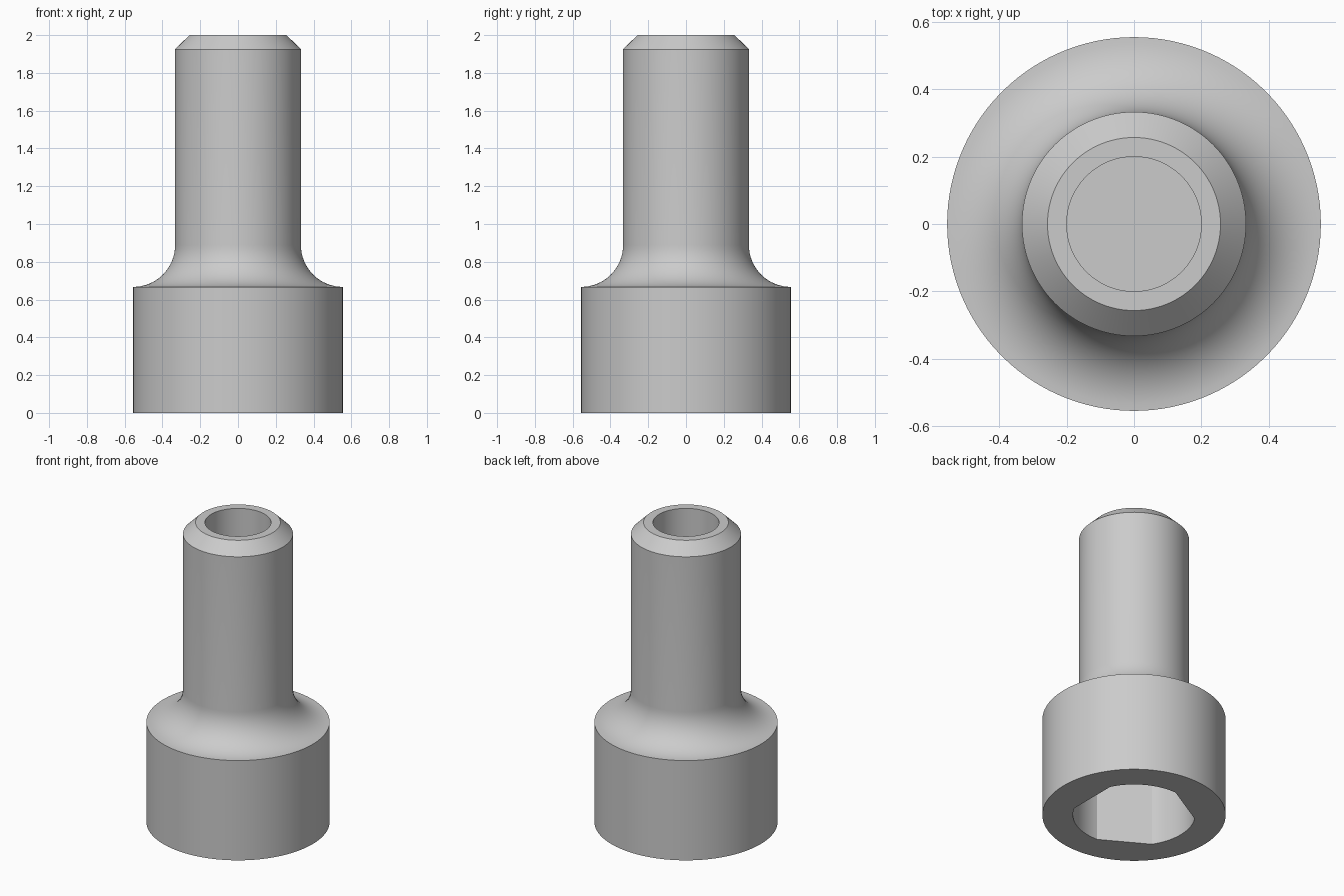
import bpy
import bmesh
from math import cos, sin, radians, pi

cube = bpy.data.objects.get("Cube")
if cube:
    bpy.data.objects.remove(cube)

SEGMENTS = 120
HEAD_R, HEAD_H = 0.555, 0.667
SHANK_R, FILLET = 0.333, 0.222
SOCKET_R, SOCKET_DEPTH = 0.37, 0.5
BORE_R, BORE_DEPTH = 0.2, 0.4
FLAT_HALF_ANGLE = radians(27)

steel = bpy.data.materials.new("steel grey")
steel.use_nodes = True
colour = (0.6, 0.6, 0.6, 1)
steel.diffuse_color = colour
steel.node_tree.nodes["Principled BSDF"].inputs["Base Color"].default_value = colour


def round_section(radius):
    return lambda a: radius


def socket_section(a):
    """Circle with three flats, spaced evenly."""
    third = 2 * pi / 3
    off = (a + third / 2) % third - third / 2
    return min(SOCKET_R, SOCKET_R * cos(FLAT_HALF_ANGLE) / cos(off))


# Sections from the socket floor, over the outside, to the bore floor
sections = [
    (socket_section, SOCKET_DEPTH),
    (socket_section, 0),
    (round_section(HEAD_R), 0),
]
# Concave fillet from the head rim to the shank
STEPS = 16
for i in range(STEPS + 1):
    t = pi / 2 * i / STEPS
    sections.append((round_section(HEAD_R - FILLET * sin(t)),
                     HEAD_H + FILLET * (1 - cos(t))))
# Shank, chamfered tip and bore
for radius, z in ((SHANK_R, 1.925), (0.257, 2), (BORE_R, 2), (BORE_R, 2 - BORE_DEPTH)):
    sections.append((round_section(radius), z))

bm = bmesh.new()
rings = []
for section, z in sections:
    ring = []
    for k in range(SEGMENTS):
        a = 2 * pi * k / SEGMENTS
        r = section(a)
        ring.append(bm.verts.new((r * cos(a), r * sin(a), z)))
    rings.append(ring)
for low, high in zip(rings, rings[1:]):
    for k in range(SEGMENTS):
        n = (k + 1) % SEGMENTS
        bm.faces.new((low[k], low[n], high[n], high[k]))
# Floors of the socket and the bore
bm.faces.new(rings[0][::-1])
bm.faces.new(rings[-1])
bmesh.ops.recalc_face_normals(bm, faces=bm.faces)

mesh = bpy.data.meshes.new("socket_bolt")
bm.to_mesh(mesh)
bm.free()
mesh.materials.append(steel)
bolt = bpy.data.objects.new("socket_bolt", mesh)
bpy.context.collection.objects.link(bolt)

# Smooth walls with sharp rims
bpy.ops.object.select_all(action='DESELECT')
bolt.select_set(True)
bpy.context.view_layer.objects.active = bolt
bpy.ops.object.shade_smooth_by_angle(angle=radians(20))
